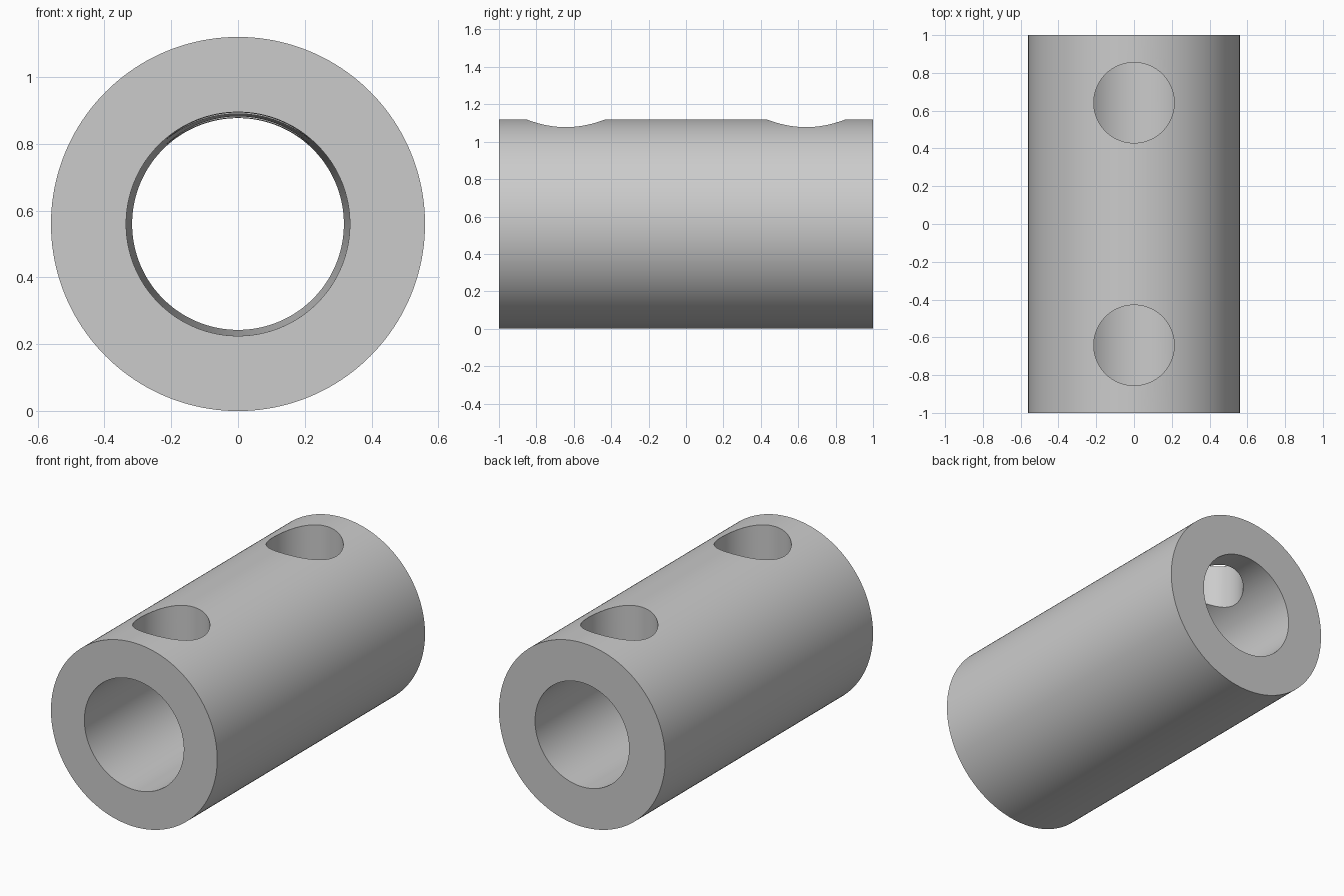
import bpy
import math

old = bpy.data.objects.get("Cube")
if old:
    bpy.data.objects.remove(old, do_unlink=True)

RADIUS = 0.56
HALF = 1.0
BORE_FRONT, BORE_BACK = 0.335, 0.317
HOLE_RADIUS, HOLE_Y = 0.213, 0.642
SEGMENTS = 160

metal = bpy.data.materials.new("grey metal")
metal.use_nodes = True
grey = (0.6, 0.6, 0.6, 1.0)
metal.diffuse_color = grey
metal.node_tree.nodes["Principled BSDF"].inputs["Base Color"].default_value = grey


def cone(name, r1, r2, depth, location, lying=False):
    """Straight or tapered round bar; a lying one runs from front to back."""
    bpy.ops.mesh.primitive_cone_add(
        vertices=SEGMENTS, radius1=r1, radius2=r2, depth=depth, location=location,
        rotation=(-math.pi / 2 if lying else 0, 0, 0))
    obj = bpy.context.object
    obj.name = name
    obj.data.materials.append(metal)
    return obj


# Outer sleeve
sleeve = cone("sleeve", RADIUS, RADIUS, 2 * HALF, (0, 0, RADIUS), lying=True)

# Tapered bore, extended a little past both ends
extra = 0.1
slope = (BORE_FRONT - BORE_BACK) / (2 * HALF) * extra
cutters = [cone("bore_cutter", BORE_FRONT + slope, BORE_BACK - slope,
                2 * (HALF + extra), (0, 0, RADIUS), lying=True)]

# Two round holes through the top wall into the bore
for side, y in (("front", -HOLE_Y), ("back", HOLE_Y)):
    cutters.append(cone(side + "_hole_cutter", HOLE_RADIUS, HOLE_RADIUS, 0.8,
                        (0, y, RADIUS + 0.4)))

for cutter in cutters:
    mod = sleeve.modifiers.new(cutter.name, "BOOLEAN")
    mod.operation = "DIFFERENCE"
    mod.solver = "EXACT"
    mod.object = cutter

# Apply the cuts and remove the cutters
bpy.ops.object.select_all(action="DESELECT")
sleeve.select_set(True)
bpy.context.view_layer.objects.active = sleeve
for cutter in cutters:
    bpy.ops.object.modifier_apply(modifier=cutter.name)
for cutter in cutters:
    bpy.data.objects.remove(cutter, do_unlink=True)

bpy.ops.object.shade_smooth_by_angle(angle=math.radians(30))
